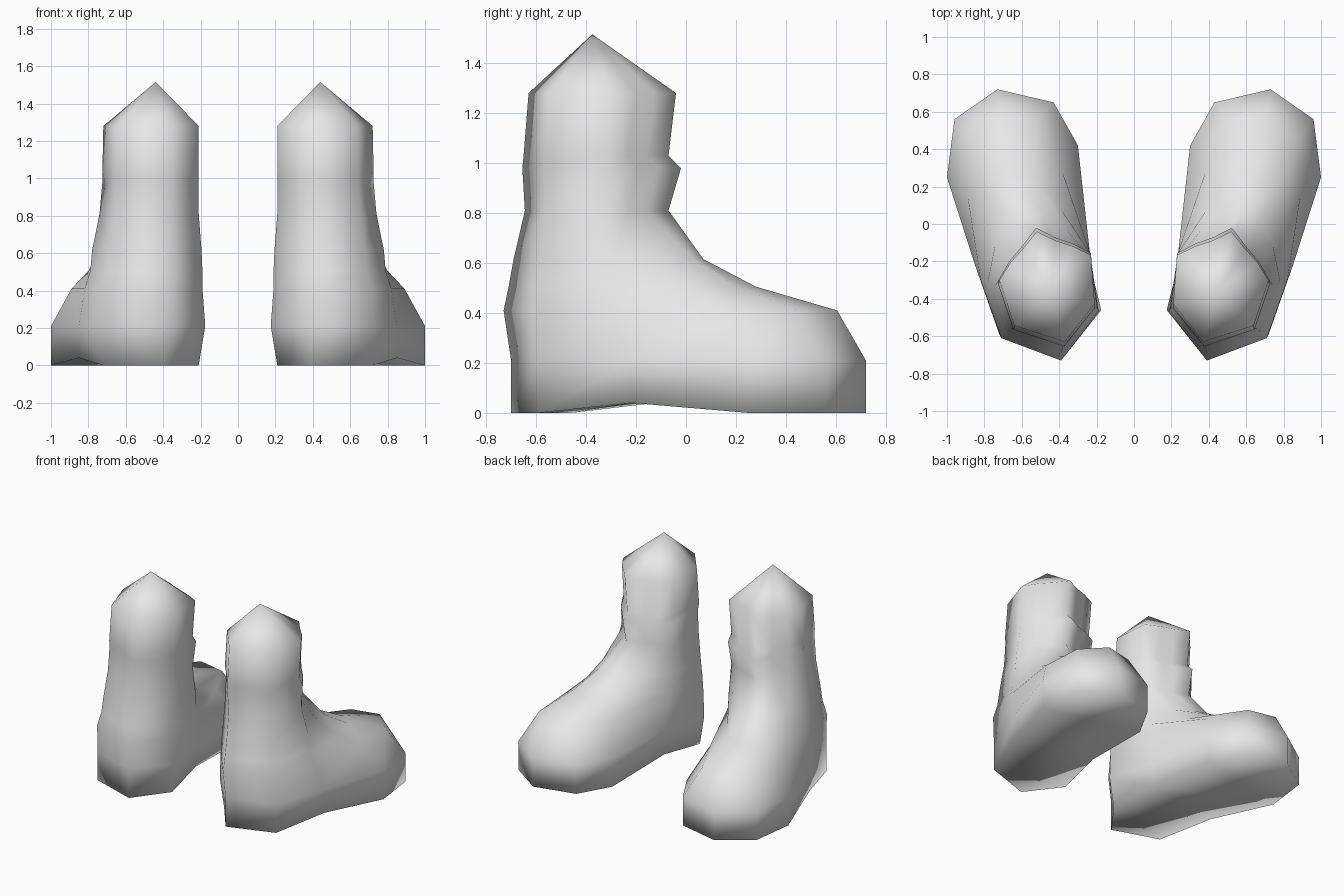
import bpy, bmesh

if "Cube" in bpy.data.objects:
    bpy.data.objects.remove(bpy.data.objects["Cube"])

grey = bpy.data.materials.new("light_grey")
grey.diffuse_color = (0.8, 0.8, 0.8, 1)
grey.use_nodes = True
grey.node_tree.nodes["Principled BSDF"].inputs["Base Color"].default_value = grey.diffuse_color

# Ring outlines run: inner heel, back, outer heel, outer arch, outer ball,
# outer toe, toe tip, inner toe, inner ball, inner arch
SOLE = [(.21, -.46), (.39, -.70), (.72, -.59), (.85, -.22), (1.0, .25),
        (.96, .56), (.73, .72), (.43, .65), (.30, .42), (.26, -.12)]
INSTEP = [(.19, -.47), (.39, -.73), (.71, -.61), (.82, -.30), (.89, .15),
          (.87, .45), (.72, .605), (.52, .56), (.39, .30), (.24, -.12)]
TONGUE = [(.19, -.46), (.39, -.71), (.69, -.59), (.79, -.30), (.80, 0),
          (.76, .20), (.66, .28), (.53, .25), (.39, .08), (.24, -.14)]
ANKLE = [(.195, -.45), (.39, -.69), (.68, -.58), (.78, -.30), (.74, -.10),
         (.68, .03), (.59, .07), (.48, .05), (.36, -.03), (.24, -.15)]
SHAFT = [(.21, -.43), (.37, -.64), (.64, -.55), (.72, -.30), (.66, -.20),
         (.59, -.12), (.52, -.03), (.42, -.08), (.33, -.11), (.23, -.16)]

# Shaft levels: height, x scale, back y, front y
SHAFT_LEVELS = [(.81, 1.04, -.645, -.07), (.98, 1.01, -.655, -.02),
                (1.03, 1.01, -.65, -.07), (1.28, 1.0, -.63, -.04)]


def shaft_ring(z, sx, back, front):
    """Fit the shaft outline between a back and a front limit."""
    return [(.21 + (x - .21) * sx, back + (y + .64) / .61 * (front - back), z)
            for x, y in SHAFT]


def build_boot(name, side):
    # Sole with a slightly raised arch, then foot and shaft rings
    rings = [[(x, y, .04 if i in (3, 9) else 0) for i, (x, y) in enumerate(SOLE)]]
    rings.append([(x - (.035 if i == 0 else 0), y, .21)
                  for i, (x, y) in enumerate(SOLE)])
    for z, outline in ((.41, INSTEP), (.505, TONGUE), (.615, ANKLE)):
        rings.append([(x, y, z) for x, y in outline])
    rings += [shaft_ring(*level) for level in SHAFT_LEVELS]

    bm = bmesh.new()
    loops = [[bm.verts.new((side * x, y, z)) for x, y, z in r] for r in rings]
    n = len(SOLE)
    for low, high in zip(loops, loops[1:]):
        for i in range(n):
            j = (i + 1) % n
            bm.faces.new((low[i], low[j], high[j], high[i]))
    # Pointed top
    apex = bm.verts.new((side * .44, -.375, 1.515))
    for i in range(n):
        bm.faces.new((loops[-1][i], loops[-1][(i + 1) % n], apex))
    # Sole panels
    for panel in ((0, 1, 2), (0, 2, 3, 9), (9, 3, 4, 8), (8, 4, 5, 7), (7, 5, 6)):
        bm.faces.new([loops[0][i] for i in panel])
    bmesh.ops.recalc_face_normals(bm, faces=bm.faces)
    for f in bm.faces:
        f.smooth = True

    mesh = bpy.data.meshes.new(name)
    bm.to_mesh(mesh)
    bm.free()
    mesh.materials.append(grey)
    bpy.context.collection.objects.link(bpy.data.objects.new(name, mesh))


build_boot("right_boot", 1)
build_boot("left_boot", -1)
